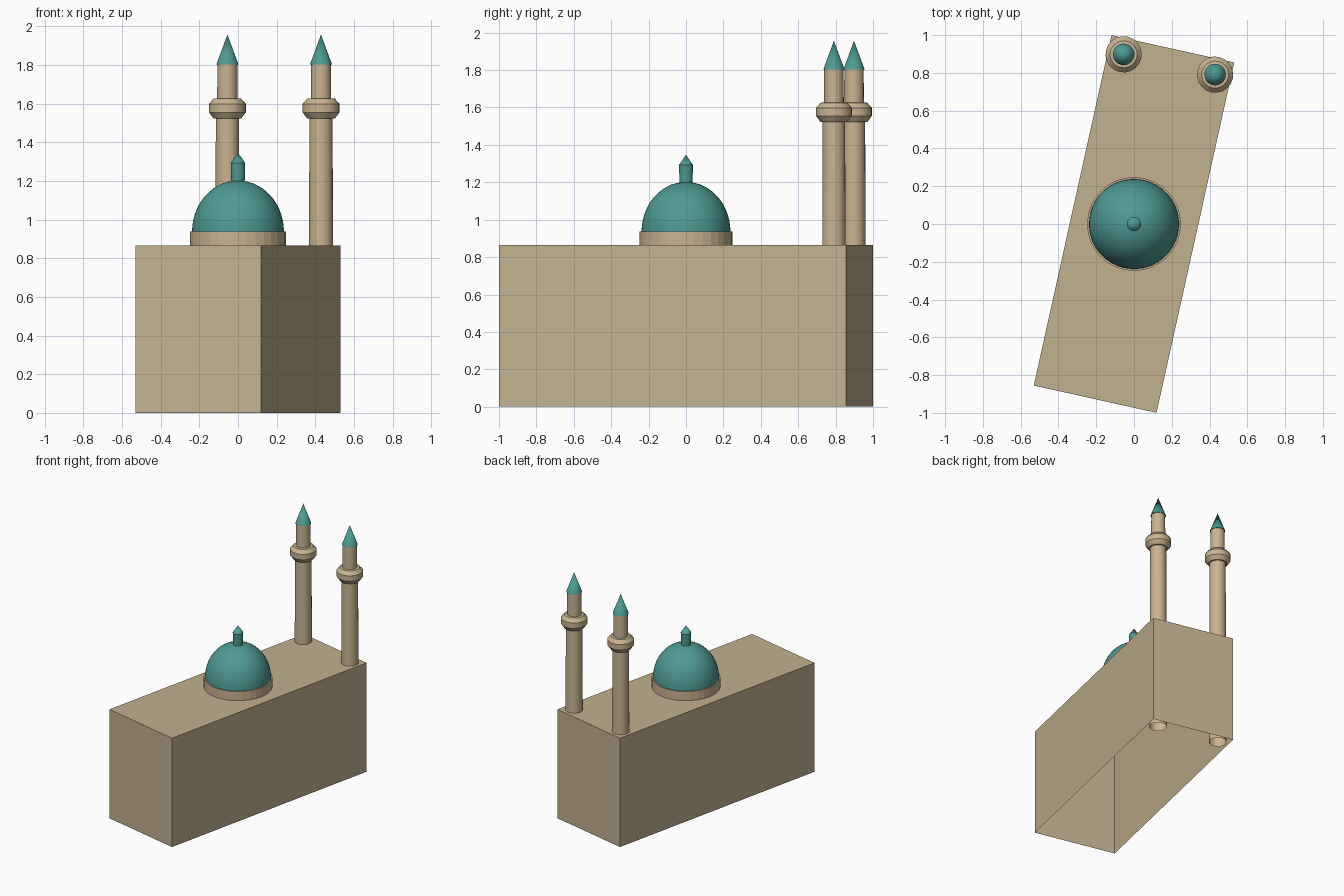
import bpy, bmesh, math
from mathutils import Matrix

if "Cube" in bpy.data.objects:
    bpy.data.objects.remove(bpy.data.objects["Cube"])

TURN = Matrix.Rotation(math.radians(-12.5), 4, 'Z')   # whole building is turned
ROOF = 0.865


def material(name, rgb):
    m = bpy.data.materials.new(name)
    m.diffuse_color = (*rgb, 1)
    m.use_nodes = True
    m.node_tree.nodes["Principled BSDF"].inputs["Base Color"].default_value = m.diffuse_color
    return m


STONE = material("sand stone", (0.54, 0.44, 0.275))
PLASTER = material("warm plaster", (0.59, 0.455, 0.29))
TEAL = material("teal tile", (0.078, 0.32, 0.29))


def finish(bm, name, mat, smooth=True):
    me = bpy.data.meshes.new(name)
    bm.normal_update()
    bm.to_mesh(me)
    bm.free()
    me.materials.append(mat)
    ob = bpy.data.objects.new(name, me)
    bpy.context.collection.objects.link(ob)
    if smooth:
        bpy.ops.object.select_all(action='DESELECT')
        ob.select_set(True)
        bpy.context.view_layer.objects.active = ob
        bpy.ops.object.shade_smooth_by_angle(angle=math.radians(30))
    return ob


def lathe(name, profile, mat, at=(0, 0), sides=20, smooth=True):
    """Spin (radius, height) points, listed bottom to top, around z."""
    bm = bmesh.new()
    vs = [bm.verts.new((r, 0, z)) for r, z in profile]
    es = [bm.edges.new(p) for p in zip(vs, vs[1:])]
    bmesh.ops.spin(bm, geom=vs + es, cent=(0, 0, 0), axis=(0, 0, 1),
                   angle=math.tau, steps=sides, use_duplicate=False)
    bmesh.ops.remove_doubles(bm, verts=bm.verts, dist=1e-5)
    bmesh.ops.recalc_face_normals(bm, faces=bm.faces)
    # open shells: make sure faces point away from the axis
    bm.normal_update()
    if sum(f.normal.xy.dot(f.calc_center_median().xy) for f in bm.faces) < 0:
        bmesh.ops.reverse_faces(bm, faces=bm.faces)
    bm.transform(TURN @ Matrix.Translation((*at, 0)))
    return finish(bm, name, mat, smooth)


# hall: box shell with no floor
bm = bmesh.new()
bmesh.ops.create_cube(bm, size=1, matrix=TURN @ Matrix.Translation((0, 0, ROOF / 2))
                      @ Matrix.Diagonal((0.666, 1.90, ROOF, 1)))
bm.normal_update()
bmesh.ops.delete(bm, geom=[f for f in bm.faces if f.normal.z < -0.9], context='FACES_ONLY')
finish(bm, "hall", STONE, smooth=False)

# drum, dome and finial
lathe("drum", [(0.248, ROOF), (0.248, 0.937), (0, 0.937)], PLASTER, sides=32, smooth=False)
arc = [math.pi / 2 * i / 14 for i in range(15)]
lathe("dome", [(0.238 * math.cos(a), 0.937 + 0.265 * math.sin(a)) for a in arc], TEAL, sides=40)
lathe("finial", [(0.035, 1.19), (0.038, 1.292), (0, 1.347)], TEAL, sides=16)

# pair of minarets at the back corners, standing on the ground
for side, x in (("left", -0.248), ("right", 0.248)):
    at = (x, 0.865)
    lathe(side + "_minaret_shaft",
          [(0.066, 0), (0.060, 1.522), (0.072, 1.522), (0.096, 1.555), (0.096, 1.598),
           (0.072, 1.625), (0.053, 1.627), (0.052, 1.803)], PLASTER, at)
    lathe(side + "_minaret_spire", [(0, 1.803), (0.057, 1.803), (0, 1.957)], TEAL, at)
